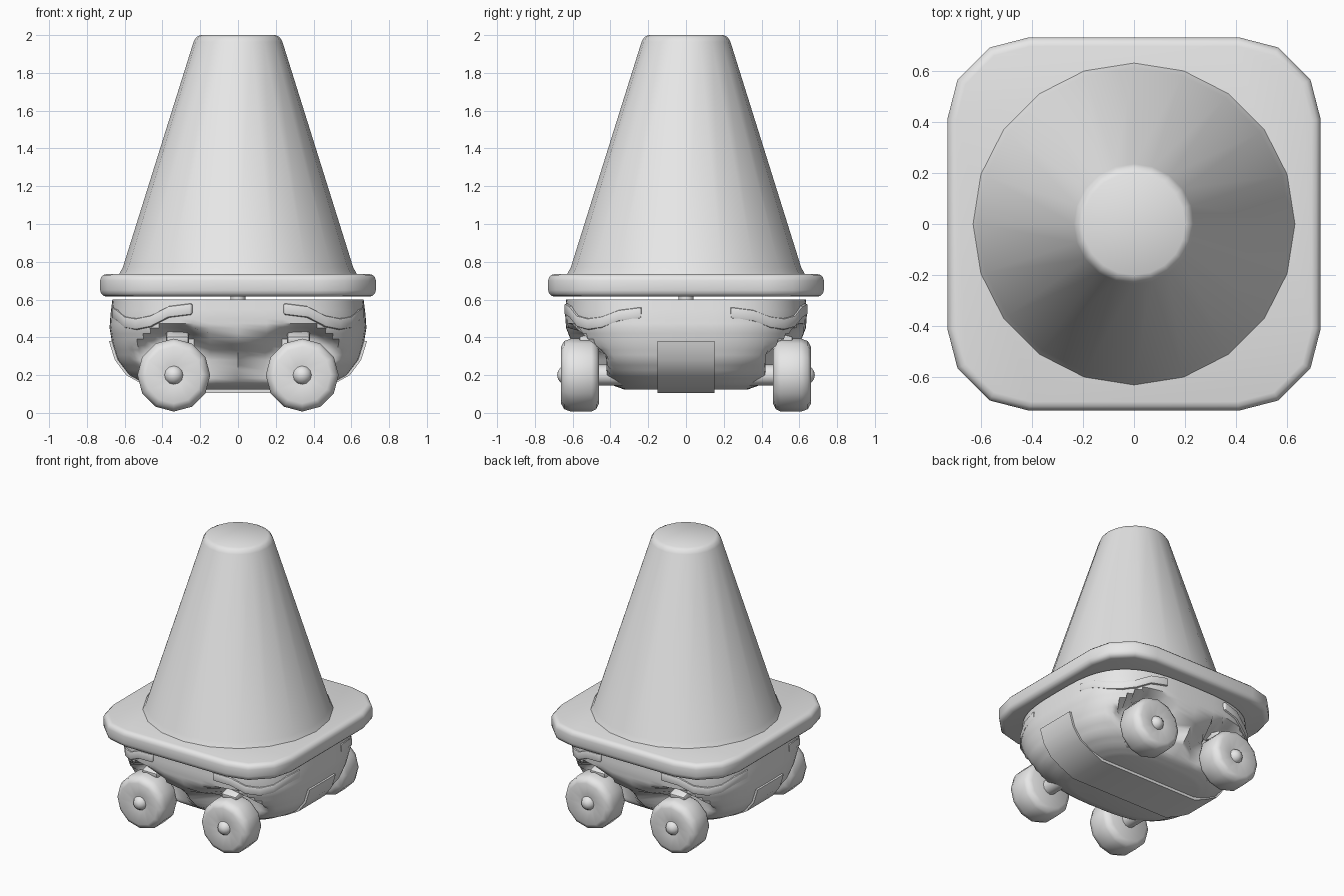
import bpy, bmesh, math
from mathutils import Matrix, Vector

cube = bpy.data.objects.get("Cube")
if cube:
    bpy.data.objects.remove(cube, do_unlink=True)

grey = bpy.data.materials.new("light_grey")
grey.use_nodes = True
grey.diffuse_color = (0.8, 0.8, 0.8, 1)
grey.node_tree.nodes["Principled BSDF"].inputs["Base Color"].default_value = (0.8, 0.8, 0.8, 1)


def finish(name, bm, angle=40, bevel=0, segments=2):
    """Turn a bmesh into a shaded object with an optional bevel."""
    bmesh.ops.recalc_face_normals(bm, faces=bm.faces)
    mesh = bpy.data.meshes.new(name)
    bm.to_mesh(mesh)
    bm.free()
    obj = bpy.data.objects.new(name, mesh)
    bpy.context.collection.objects.link(obj)
    mesh.materials.append(grey)
    bpy.ops.object.select_all(action='DESELECT')
    obj.select_set(True)
    bpy.context.view_layer.objects.active = obj
    if bevel:
        mod = obj.modifiers.new("rounded_edges", 'BEVEL')
        mod.width, mod.segments = bevel, segments
        mod.limit_method, mod.angle_limit = 'ANGLE', math.radians(50)
        bpy.ops.object.modifier_apply(modifier=mod.name)
    bpy.ops.object.shade_smooth_by_angle(angle=math.radians(angle))


def loft(rings):
    """Skin a list of equal-length point rings and cap both ends."""
    bm = bmesh.new()
    rows = [[bm.verts.new(p) for p in ring] for ring in rings]
    n = len(rows[0])
    for a, b in zip(rows, rows[1:]):
        for i in range(n):
            j = (i + 1) % n
            bm.faces.new((a[i], a[j], b[j], b[i]))
    bm.faces.new(rows[0])
    bm.faces.new(rows[-1])
    return bm


def lathe(profile, sides):
    """Loft circles from (radius, height) pairs around z."""
    turn = math.tau / sides
    return loft([[(r * math.cos(i * turn), r * math.sin(i * turn), z)
                  for i in range(sides)] for r, z in profile])


def rounded_square(t, hx, hy, power=2 / 3.1):
    c, s = math.cos(t), math.sin(t)
    return (math.copysign(abs(c) ** power, c) * hx,
            math.copysign(abs(s) ** power, s) * hy)


# Cone with a small bevelled tip
finish("cone", lathe([(0.635, 0.725), (0.61, 0.77), (0.235, 1.965),
                      (0.222, 1.988), (0.2, 2.0)], 20), 50)

# Square base plate with cut corners
corner = [(0.73, 0.41), (0.69, 0.565), (0.565, 0.69), (0.41, 0.73)]
outline = []
for k in range(4):
    rot = Matrix.Rotation(k * math.pi / 2, 2)
    outline += [rot @ Vector(p) for p in corner]
finish("base_plate", loft([[(p.x, p.y, z) for p in outline]
                           for z in (0.615, 0.735)]), 60, 0.035, 3)

# Bowl-shaped body, pressed in behind each wheel
body_profile = [(0.60, 0.665, 0.635), (0.52, 0.675, 0.64), (0.45, 0.68, 0.635),
                (0.36, 0.665, 0.60), (0.28, 0.64, 0.55), (0.20, 0.58, 0.47),
                (0.15, 0.49, 0.40), (0.125, 0.40, 0.33)]
WHEEL_X, WHEEL_Z = 0.34, 0.2


def body_point(t, z, hx, hy):
    x, y = rounded_square(t, hx, hy)
    d = math.hypot(abs(x) - WHEEL_X, z - WHEEL_Z)
    press = min(1, max(0, (0.29 - d) / 0.07))
    limit = 0.42 * press + 0.7 * (1 - press)
    return (x, max(-limit, min(limit, y)), z)


rings = []
for a, b in zip(body_profile, body_profile[1:]):
    for step in range(3):
        f = step / 3
        rings.append([u + (v - u) * f for u, v in zip(a, b)])
rings.append(body_profile[-1])
finish("body", loft([[body_point(i * math.tau / 64, *r) for i in range(64)]
                     for r in rings]), 50)

# Short post joining the body and the plate
finish("centre_post", lathe([(0.04, 0.58), (0.04, 0.63)], 12))

# Flat band wrapping under the body from side to side
half = [(hx + 0.012, z) for z, hx, hy in body_profile if 0.13 < z < 0.4]
half = [(0.682, 0.38)] + half + [(0.40, 0.105)]
section = half + [(-x, z) for x, z in reversed(half)]
finish("under_band", loft([[(x, y, z) for x, z in section] for y in (-0.15, 0.15)]), 30)

# Wheels, hubs, axles, struts and wavy fenders at the four corners
wheel_profile = [(0.15, 0.46), (0.18, 0.475), (0.193, 0.50), (0.193, 0.61),
                 (0.18, 0.645), (0.15, 0.662), (0.06, 0.645)]
wave = [0.53, 0.515, 0.48, 0.47, 0.485, 0.535, 0.55]

for sx, side in ((1, "left"), (-1, "right")):
    for sy, end in ((-1, "front"), (1, "back")):
        tag = f"{end}_{side}"
        turn = Matrix.Rotation(-sy * math.pi / 2, 4, 'X')
        place = Matrix.Translation((sx * WHEEL_X, 0, WHEEL_Z)) @ turn

        bm = lathe(wheel_profile, 12)
        bm.transform(place)
        finish(f"{tag}_wheel", bm, 45)

        bm = lathe([(0.055, 0.3), (0.055, 0.5)], 12)
        bm.transform(place)
        finish(f"{tag}_axle", bm)

        bm = bmesh.new()
        bmesh.ops.create_uvsphere(bm, u_segments=12, v_segments=8, radius=0.052)
        bm.transform(place @ Matrix.Translation((0, 0, 0.63)))
        finish(f"{tag}_hub", bm, 60)

        bm = bmesh.new()
        bmesh.ops.create_cube(bm, size=1)
        bm.transform(Matrix.Translation((sx * 0.32, sy * 0.48, 0.40))
                     @ Matrix.Rotation(-sy * 0.25, 4, 'X')
                     @ Matrix.Diagonal((0.12, 0.17, 0.05, 1)))
        finish(f"{tag}_strut", bm, 40, 0.012)

        # Fender strip follows the body round the corner
        strip = []
        for i, z in enumerate(wave):
            x, y = rounded_square(math.radians(12 + 66 * i / (len(wave) - 1)), 0.67, 0.645)
            strip.append([(sx * x * k, sy * y * k, z + h) for k, h in
                          ((0.95, -0.03), (1.015, -0.03), (1.015, 0.03), (0.95, 0.03))])
        finish(f"{tag}_fender", loft(strip), 40, 0.01)
